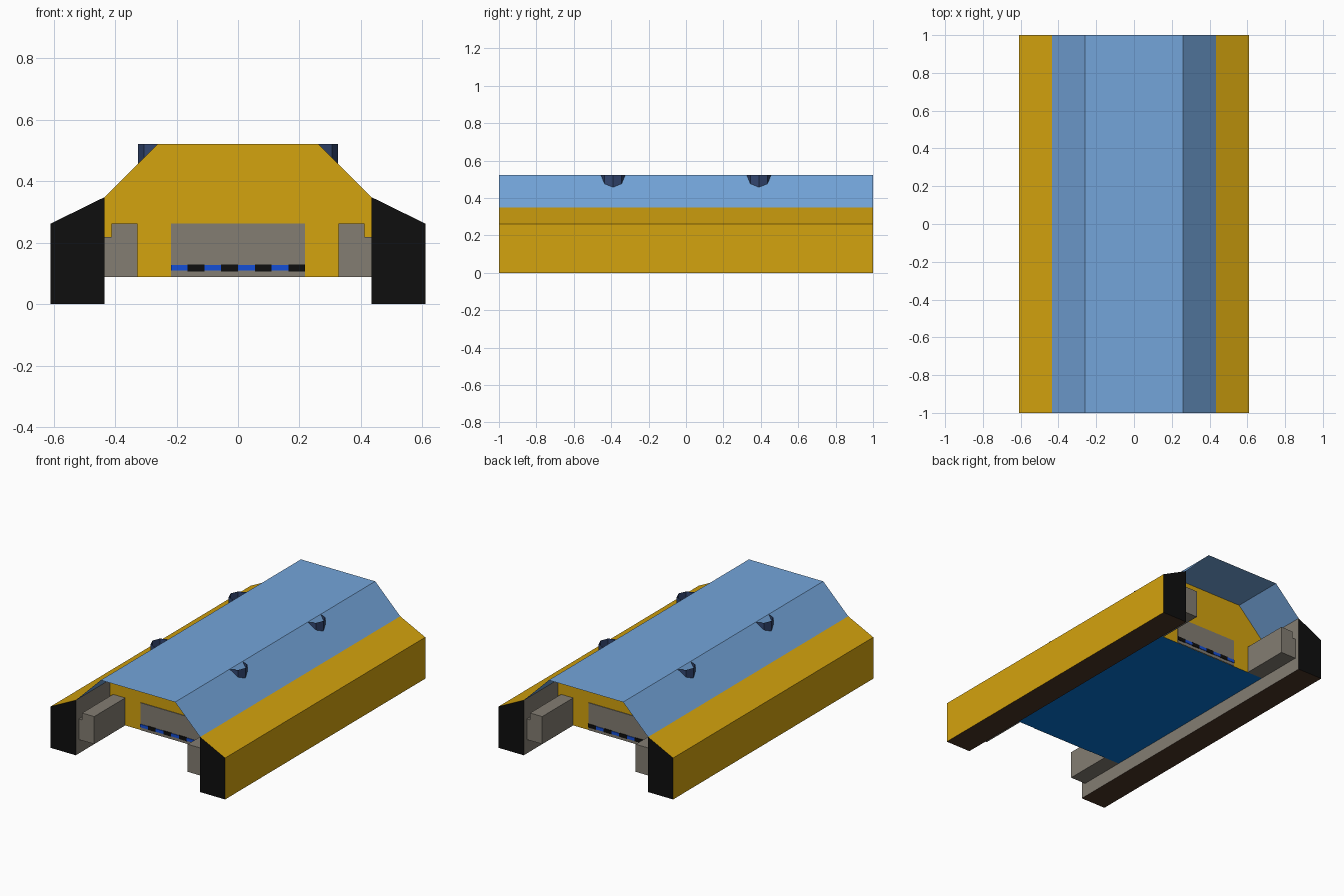
import bpy, bmesh, math

if "Cube" in bpy.data.objects:
    bpy.data.objects.remove(bpy.data.objects["Cube"])


def material(name, r, g, b):
    """Flat material from an sRGB 0-255 colour."""
    def lin(c):
        c /= 255
        return c / 12.92 if c <= 0.04045 else ((c + 0.055) / 1.055) ** 2.4
    m = bpy.data.materials.new(name)
    m.diffuse_color = (lin(r), lin(g), lin(b), 1)
    m.use_nodes = True
    m.node_tree.nodes["Principled BSDF"].inputs["Base Color"].default_value = m.diffuse_color
    return m


GOLD = material("gold_paint", 212, 163, 14)
ROOF = material("light_blue_paint", 116, 165, 218)
GREY = material("warm_grey_metal", 131, 125, 114)
BLACK = material("black", 14, 14, 14)
BROWN = material("dark_brown", 76, 52, 36)
FLOOR = material("deep_blue_floor", 5, 114, 212)
GLOW = material("bright_blue", 20, 78, 215)
NAVY = material("navy_blue", 50, 70, 112)


def build(name, verts, faces, mats, mirror=(False, False)):
    me = bpy.data.meshes.new(name)
    me.from_pydata(verts, [], faces)
    ob = bpy.data.objects.new(name, me)
    bpy.context.collection.objects.link(ob)
    for m in mats:
        me.materials.append(m)
    if any(mirror):
        mod = ob.modifiers.new("mirror", 'MIRROR')
        mod.use_axis = (mirror[0], mirror[1], False)
        mod.use_mirror_merge = False
    return ob


def strip(name, points, y0, y1, mat):
    """Open sheet: an x-z profile swept along y."""
    n = len(points)
    verts = [(x, y, z) for y in (y0, y1) for x, z in points]
    faces = [(i, i + 1, n + i + 1, n + i) for i in range(n - 1)]
    return build(name, verts, faces, [mat])


def prism(name, points, y0, y1, mats, mirror=(False, False)):
    """Closed solid: an x-z profile swept along y, normals outward."""
    n = len(points)
    verts = [(x, y, z) for y in (y0, y1) for x, z in points]
    faces = [(i, (i + 1) % n, n + (i + 1) % n, n + i) for i in range(n)]
    faces += [tuple(range(n)), tuple(range(2 * n - 1, n - 1, -1))]
    ob = build(name, verts, faces, mats, mirror)
    bm = bmesh.new()
    bm.from_mesh(ob.data)
    bmesh.ops.recalc_face_normals(bm, faces=bm.faces)
    bm.to_mesh(ob.data)
    bm.free()
    return ob


def box(name, x, y, z, mat, mirror=(False, False)):
    pts = [(x[0], z[0]), (x[1], z[0]), (x[1], z[1]), (x[0], z[1])]
    return prism(name, pts, y[0], y[1], [mat], mirror)


WALL = 0.66      # end walls are set back under the roof
INNER = 0.435    # inner side of the skirts

# Side skirts: gold outside, black ends, brown underside, grey inside
skirt = prism("side_skirt", [(INNER, 0), (0.61, 0), (0.61, 0.262), (INNER, 0.348)],
              -1, 1, [GOLD, BLACK, BROWN, GREY], (True, False))
for p in skirt.data.polygons:
    nx, ny, nz = p.normal
    p.material_index = 1 if abs(ny) > 0.5 else 2 if nz < -0.5 else 3 if nx < -0.5 else 0

# Roof sheet overhanging both ends
strip("roof", [(-INNER, 0.348), (-0.26, 0.522), (0.26, 0.522), (INNER, 0.348)][::-1], 1, -1, ROOF)

# Recessed end walls and floor
build("end_wall", [(-INNER, -WALL, 0.088), (INNER, -WALL, 0.088), (INNER, -WALL, 0.348),
                   (0.26, -WALL, 0.522), (-0.26, -WALL, 0.522), (-INNER, -WALL, 0.348)],
      [tuple(range(6))], [GOLD], (False, True))
build("floor", [(-INNER, -WALL, 0.088), (-INNER, WALL, 0.088),
                (INNER, WALL, 0.088), (INNER, -WALL, 0.088)], [(0, 1, 2, 3)], [FLOOR])

# Grey door panels with a row of blue and black light segments
box("door_panel", (-0.218, 0.218), (-WALL - 0.004, -WALL), (0.089, 0.262), GREY, (False, True))
W = 0.436 / 8
for i in range(8):
    x = -0.218 + i * W
    lit = i % 2 == 0
    grow = 0 if lit else 0.002
    box("light_segment" if lit else "dark_segment", (x, x + W),
        (-WALL - 0.008, -WALL - 0.004), (0.109 - grow, 0.128 + grow),
        GLOW if lit else BLACK, (False, True))

# Grey end housings and the brackets joining them to the skirts
box("end_housing", (0.327, 0.412), (-0.97, -WALL), (0.088, 0.262), GREY, (True, True))
box("housing_bracket", (0.412, INNER), (-0.97, -WALL), (0.088, 0.218), GREY, (True, True))

# Open half-octagon vents on the roof edges
ring = [(0.26 + 0.065 * math.cos(a), 0.39 + 0.065 * math.sin(a))
        for a in (math.radians(45 * k) for k in range(-2, 3))]
verts = [(x, y, 0.522 - (x - 0.26)) for x, y in ring] + [(x, y, 0.522) for x, y in ring]
build("roof_vent", verts, [(i, i + 1, i + 6, i + 5) for i in range(4)], [NAVY], (True, True))
